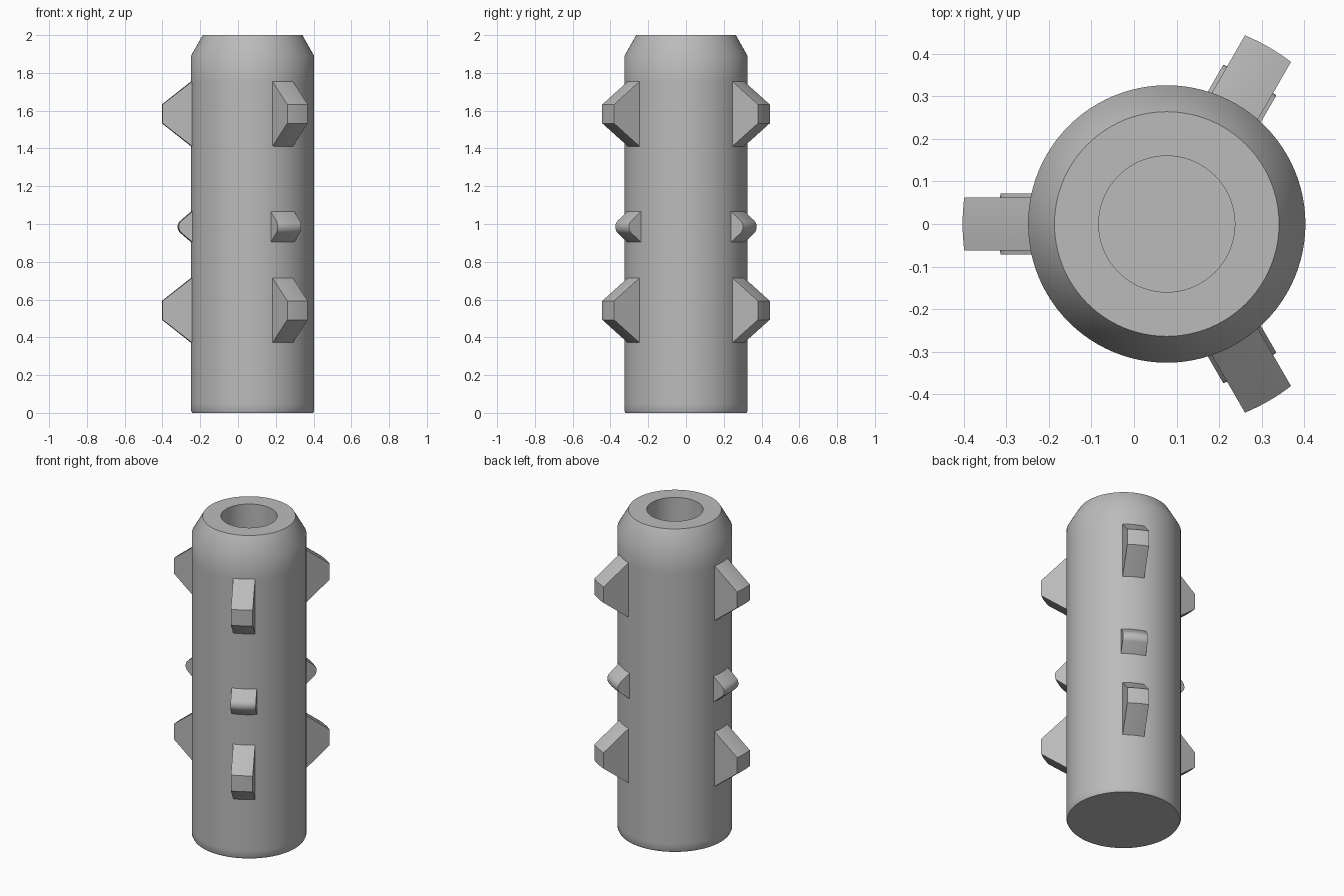
import bpy, bmesh, math
from mathutils import Matrix

old = bpy.data.objects.get("Cube")
if old:
    bpy.data.objects.remove(old, do_unlink=True)

AXIS_X = 0.077
SEGMENTS = 96

grey = bpy.data.materials.new("plain grey")
grey.use_nodes = True
colour = (0.5, 0.5, 0.5, 1)
grey.diffuse_color = colour
grey.node_tree.nodes["Principled BSDF"].inputs["Base Color"].default_value = colour


def finish(bm, name, matrix, angle):
    bmesh.ops.recalc_face_normals(bm, faces=bm.faces)
    mesh = bpy.data.meshes.new(name)
    bm.to_mesh(mesh)
    bm.free()
    mesh.materials.append(grey)
    obj = bpy.data.objects.new(name, mesh)
    bpy.context.collection.objects.link(obj)
    obj.matrix_world = matrix
    bpy.ops.object.select_all(action='DESELECT')
    obj.select_set(True)
    bpy.context.view_layer.objects.active = obj
    bpy.ops.object.shade_smooth_by_angle(angle=math.radians(angle))


def bridge(bm, rows, closed):
    """Join neighbouring rows of vertices with quads."""
    for a, b in zip(rows, rows[1:]):
        n = len(a)
        for i in range(n if closed else n - 1):
            j = (i + 1) % n
            bm.faces.new((a[i], a[j], b[j], b[i]))


def lathe(name, profile):
    bm = bmesh.new()
    turns = [math.tau * i / SEGMENTS for i in range(SEGMENTS)]
    rows = [[bm.verts.new((r * math.cos(t), r * math.sin(t), z)) for t in turns]
            for r, z in profile]
    bridge(bm, rows, True)
    bm.faces.new(rows[0])
    bm.faces.new(rows[-1])
    finish(bm, name, Matrix.Translation((AXIS_X, 0, 0)), 40)


def fin(name, profile, half_width, heading, height):
    """Radial profile given straight width, with an outer face curved about the axis."""
    bm = bmesh.new()
    rows = []
    for k in range(9):
        w = half_width * (k / 4 - 1)
        rows.append([bm.verts.new((math.sqrt(r * r - w * w), w, z)) for r, z in profile])
    bridge(bm, rows, True)
    bm.faces.new(rows[0])
    bm.faces.new(rows[-1])
    place = Matrix.Translation((AXIS_X, 0, height)) @ Matrix.Rotation(heading, 4, 'Z')
    finish(bm, name, place, 30)


# Hollow plug body: closed base, chamfered top, blind bore
lathe("plug_body", [(0.32, 0), (0.326, 0.012), (0.326, 0.05), (0.326, 1.75),
                    (0.326, 1.89), (0.264, 2), (0.16, 2), (0.16, 0.2)])

# Large trapezoid fins and small rounded nubs
large = [(0.29, -0.2), (0.48, -0.05), (0.48, 0.05), (0.29, 0.2)]
tip = [(0.362 + 0.035 * math.cos(a), 0.04 * math.sin(a))
       for a in (math.radians(d) for d in range(-50, 51, 10))]
small = [(0.29, -0.112)] + tip + [(0.29, 0.112)]

for side, degrees in (("right", 180), ("back_left", 60), ("front_left", -60)):
    heading = math.radians(degrees)
    fin("upper_fin_" + side, large, 0.0625, heading, 1.583)
    fin("lower_fin_" + side, large, 0.0625, heading, 0.543)
    fin("middle_nub_" + side, small, 0.072, heading, 0.985)
